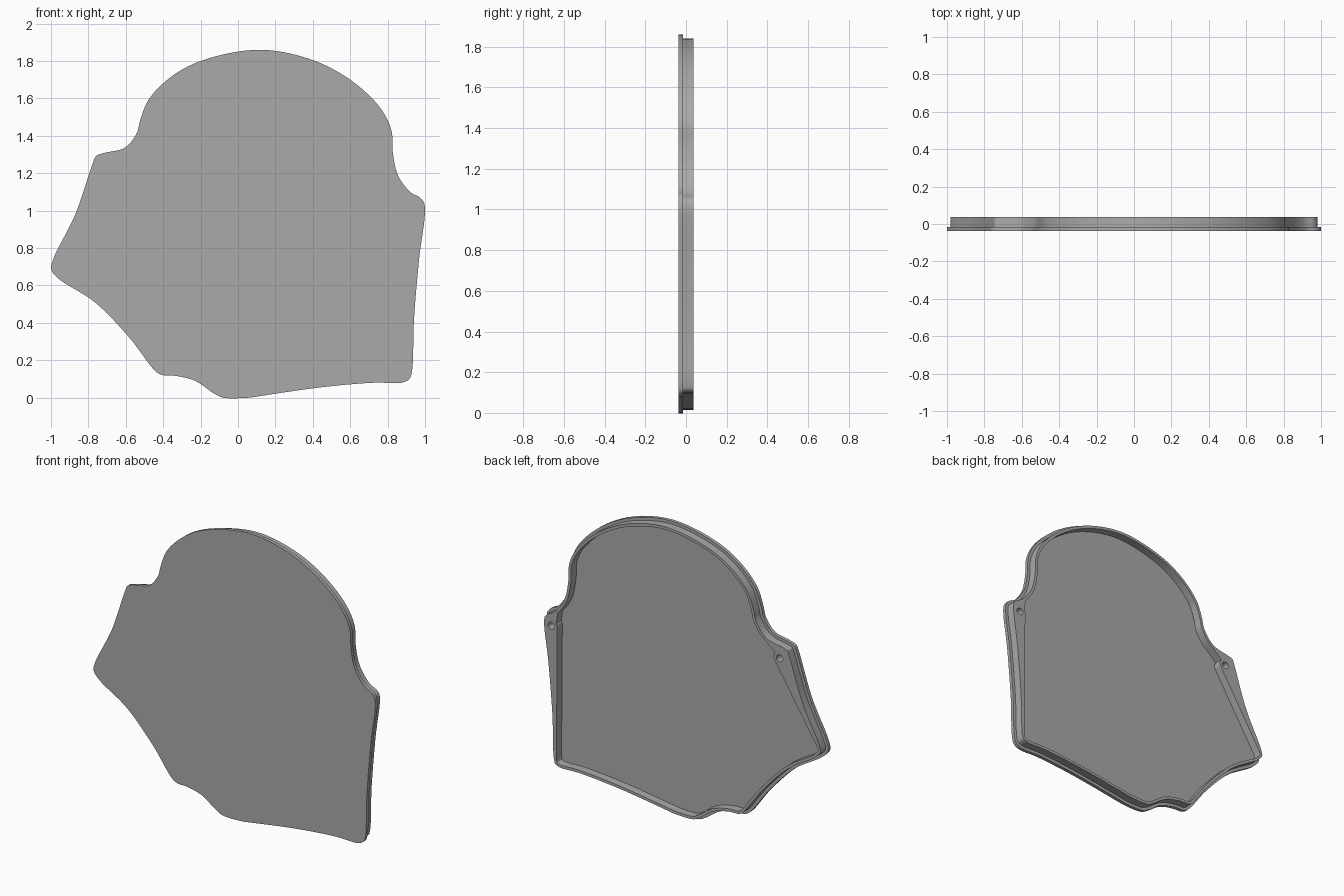
import bpy, bmesh, math
from mathutils import Vector, Matrix

cube = bpy.data.objects.get("Cube")
if cube:
    bpy.data.objects.remove(cube, do_unlink=True)

grey = bpy.data.materials.new("plain grey")
grey.use_nodes = True
grey.diffuse_color = (0.4, 0.4, 0.4, 1)
grey.node_tree.nodes["Principled BSDF"].inputs["Base Color"].default_value = (0.4, 0.4, 0.4, 1)

STEPS = 8                      # samples between outline points
FRONT, LEDGE, BACK = -0.037, -0.015, 0.037
LIP, WALL = 0.019, 0.018       # flange overhang, rim thickness
HOLE_R, BOSS_R = 0.023, 0.042

# Outline, clockwise from the left neck, one row per side
arch = [(-.525, 1.475), (-.48, 1.59), (-.365, 1.71), (-.2, 1.8), (.11, 1.86),
        (.385, 1.81), (.6, 1.7), (.76, 1.55), (.82, 1.43), (.828, 1.31)]
right_shoulder = [(.855, 1.19), (.92, 1.1), (.975, 1.068), (.998, 1.03)]
right_side = [(.968, .74), (.941, .42), (.93, .14)]
base = [(.916, .1), (.875, .08), (.73, .08), (.44, .055), (.075, .002),
        (.06, 0), (-.08, 0), (-.128, .022)]
notch = [(-.23, .09), (-.337, .117), (-.405, .121), (-.44, .14)]
lower_left = [(-.58, .32), (-.765, .51), (-.96, .637), (-.998, .685)]
upper_left = [(-.99, .735), (-.87, .98), (-.775, 1.257)]
left_shoulder = [(-.758, 1.293), (-.717, 1.308), (-.604, 1.337), (-.54, 1.417)]
control = [Vector(p) for p in arch + right_shoulder + right_side + base + notch
           + lower_left + upper_left + left_shoulder]


def spline(pts):
    """Closed centripetal curve through the points."""
    out = []
    for i in range(len(pts)):
        p = [pts[(i + k) % len(pts)] for k in (-1, 0, 1, 2)]
        t = [0]
        for a, b in zip(p, p[1:]):
            t.append(t[-1] + math.sqrt((b - a).length))
        for s in range(STEPS):
            u = t[1] + (t[2] - t[1]) * s / STEPS
            row, ts = p, 1
            while len(row) > 1:
                if len(row) == 2:
                    lo, hi = [t[1]], [t[2]]
                else:
                    lo, hi = t[:len(row) - 1], t[ts:]
                row = [a.lerp(b, (u - l) / (h - l))
                       for a, b, l, h in zip(row, row[1:], lo, hi)]
                ts += 1
            out.append(row[0])
    return out


def inset(loop, d):
    """Move a clockwise loop inwards."""
    out = []
    for i, p in enumerate(loop):
        t = (loop[(i + 1) % len(loop)] - loop[i - 1]).normalized()
        out.append(p + Vector((t.y, -t.x)) * d)
    return out


def arc(c, r, a0, a1, n):
    return [Vector((c[0] + r * math.cos(math.radians(a0 + (a1 - a0) * i / n)),
                    c[1] + r * math.sin(math.radians(a0 + (a1 - a0) * i / n))))
            for i in range(n + 1)]


def slab(name, loops, y0, y1):
    """Extrude filled loops (later loops are holes) from y0 to y1."""
    cu = bpy.data.curves.new(name, 'CURVE')
    cu.dimensions, cu.fill_mode = '2D', 'BOTH'
    cu.extrude = (y1 - y0) / 2
    for loop in loops:
        sp = cu.splines.new('POLY')
        sp.points.add(len(loop) - 1)
        for q, p in zip(sp.points, loop):
            q.co = (p.x, p.y, 0, 1)
        sp.use_cyclic_u = True
    tmp = bpy.data.objects.new(name + " curve", cu)
    bpy.context.collection.objects.link(tmp)
    deps = bpy.context.evaluated_depsgraph_get()
    me = bpy.data.meshes.new_from_object(tmp.evaluated_get(deps))
    bpy.data.objects.remove(tmp, do_unlink=True)
    me.transform(Matrix.Translation((0, (y0 + y1) / 2, 0)) @ Matrix.Rotation(math.pi / 2, 4, 'X'))
    bm = bmesh.new()
    bm.from_mesh(me)
    bmesh.ops.remove_doubles(bm, verts=bm.verts, dist=1e-5)
    bmesh.ops.recalc_face_normals(bm, faces=bm.faces)
    bm.to_mesh(me)
    bm.free()
    me.materials.clear()
    me.materials.append(grey)
    ob = bpy.data.objects.new(name, me)
    bpy.context.collection.objects.link(ob)
    bpy.ops.object.select_all(action='DESELECT')
    ob.select_set(True)
    bpy.context.view_layer.objects.active = ob
    bpy.ops.object.shade_smooth_by_angle(angle=math.radians(30))
    return ob


def at(point):
    return control.index(Vector(point)) * STEPS


outline = spline(control)
rim_outer = inset(outline, LIP)
offset = inset(outline, LIP + WALL)

# Inner rim: follows the outline, but runs straight past the two screw bosses
right_hole, left_hole = (.93, .99), (-.69, 1.215)
rim_inner = (offset[:at(right_shoulder[1])]
             + arc(right_hole, BOSS_R, 145, 180, 5)
             + offset[at(right_side[-1]):at(upper_left[0])]
             + arc(left_hole, BOSS_R, -30, 40, 8)
             + offset[at(left_shoulder[2]):])
holes = [arc(c, HOLE_R, 0, 345, 23) for c in (right_hole, left_hole)]

# Front plate with overhanging edge, and the raised rim behind it
slab("front_plate", [outline], FRONT, LEDGE)
slab("back_rim", [rim_outer, rim_inner] + holes, LEDGE, BACK)
